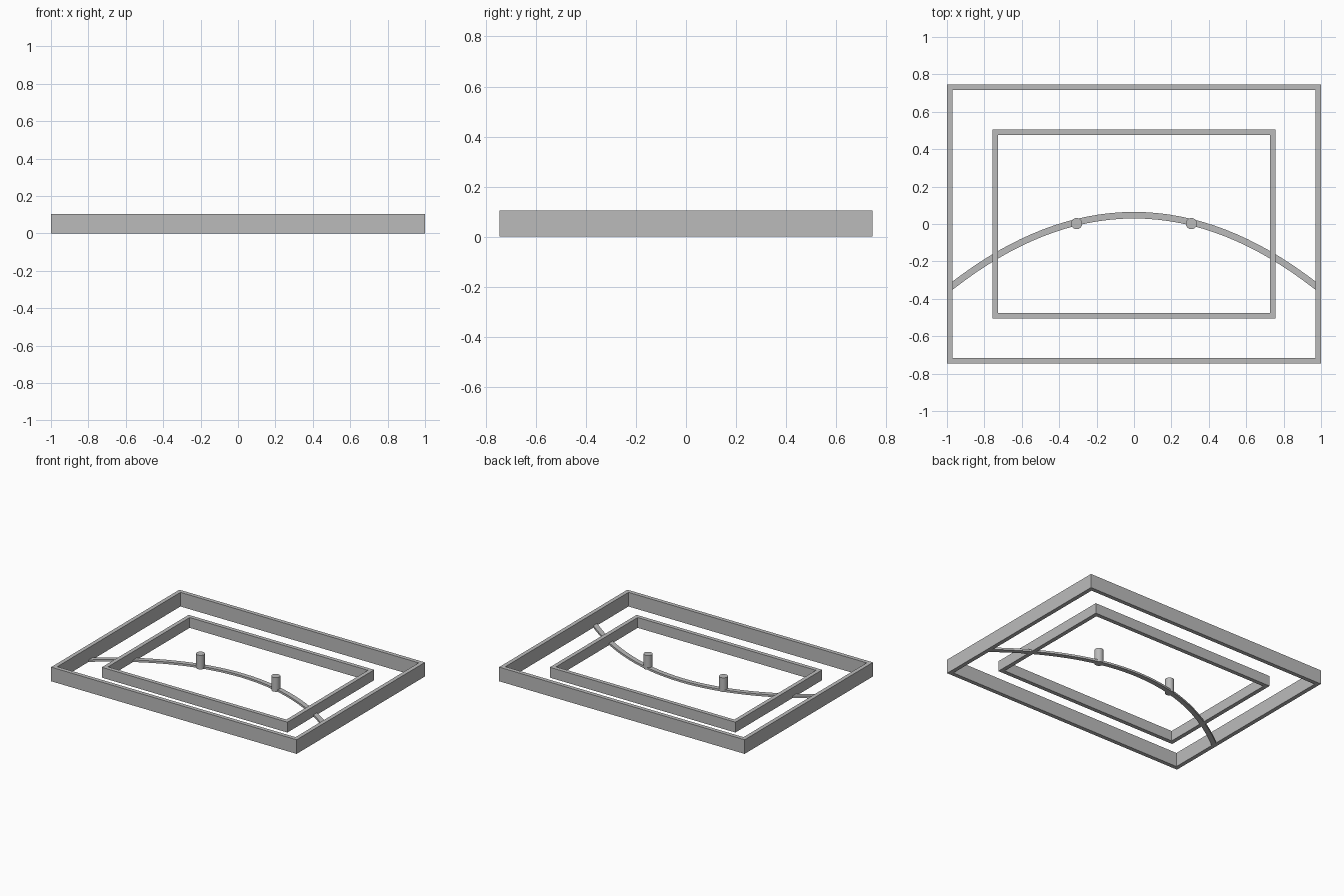
import bpy, bmesh

cube = bpy.data.objects.get("Cube")
if cube:
    bpy.data.objects.remove(cube, do_unlink=True)

grey = bpy.data.materials.new("plain grey")
grey.use_nodes = True
colour = (0.5, 0.5, 0.5, 1)
grey.diffuse_color = colour
grey.node_tree.nodes["Principled BSDF"].inputs["Base Color"].default_value = colour


def add_object(name, bm):
    bmesh.ops.recalc_face_normals(bm, faces=bm.faces)
    mesh = bpy.data.meshes.new(name)
    bm.to_mesh(mesh)
    bm.free()
    mesh.materials.append(grey)
    obj = bpy.data.objects.new(name, mesh)
    bpy.context.collection.objects.link(obj)
    return obj


def extrude_strip(name, outer, inner, height, closed):
    """Join two outlines into a flat band on the ground and raise it."""
    bm = bmesh.new()
    a = [bm.verts.new((x, y, 0)) for x, y in outer]
    b = [bm.verts.new((x, y, 0)) for x, y in inner]
    n = len(a)
    for i in range(n if closed else n - 1):
        j = (i + 1) % n
        bm.faces.new((a[i], a[j], b[j], b[i]))
    top = bmesh.ops.extrude_face_region(bm, geom=bm.faces[:])["geom"]
    bmesh.ops.translate(bm, vec=(0, 0, height),
                        verts=[v for v in top if isinstance(v, bmesh.types.BMVert)])
    return add_object(name, bm)


def rectangle(x, y):
    return [(-x, -y), (x, -y), (x, y), (-x, y)]


def frame(name, x, y, wall, height):
    return extrude_strip(name, rectangle(x, y), rectangle(x - wall, y - wall), height, True)


# Rectangular walls
frame("outer_frame", 1.0, 0.746, 0.03, 0.104)
frame("inner_frame", 0.756, 0.505, 0.03, 0.076)

# Curved floor rail, swept along a parabola between the side walls
reach, steps, half_width, bend = 0.973, 32, 0.0175, 0.4
edges = {1: [], -1: []}
for i in range(steps + 1):
    x = reach * (2 * i / steps - 1)
    rise = half_width * (1 + (2 * bend * x) ** 2) ** 0.5
    for side in edges:
        edges[side].append((x, 0.047 - bend * x * x + side * rise))
extrude_strip("curved_rail", edges[1], edges[-1], 0.015, False)

# Two round posts on the rail
for name, x in (("left_post", 0.307), ("right_post", -0.307)):
    bpy.ops.mesh.primitive_cylinder_add(vertices=32, radius=0.03, depth=0.104,
                                        location=(x, 0.002, 0.052))
    post = bpy.context.object
    post.name = name
    post.data.materials.append(grey)
    bpy.ops.object.shade_smooth_by_angle()
